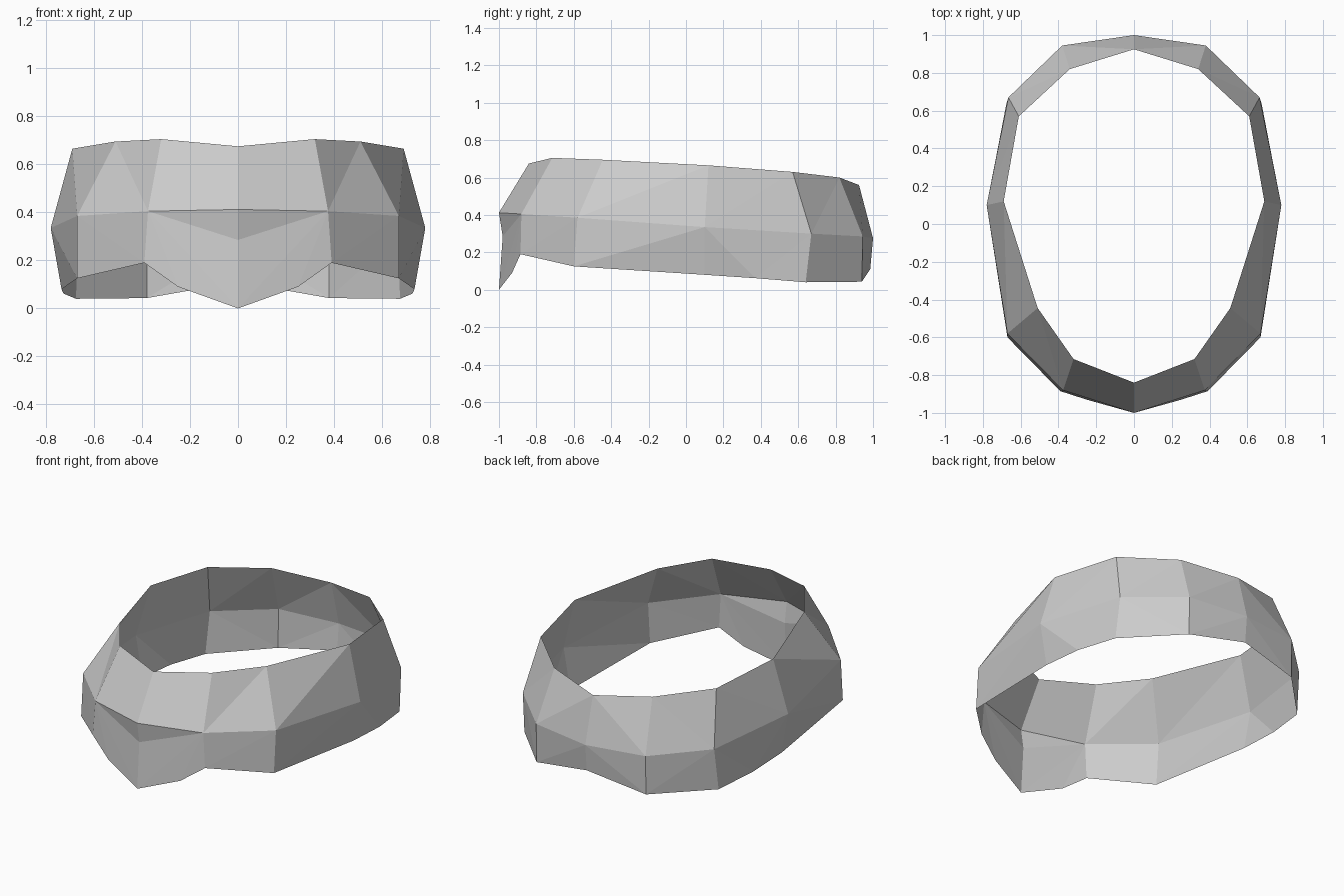
import bpy, bmesh

cube = bpy.data.objects.get("Cube")
if cube:
    bpy.data.objects.remove(cube, do_unlink=True)

# One plain grey material
grey = bpy.data.materials.new("light grey")
grey.use_nodes = True
colour = (0.6, 0.6, 0.6, 1.0)
grey.diffuse_color = colour
grey.node_tree.nodes["Principled BSDF"].inputs["Base Color"].default_value = colour

# Half outlines of the band, running from the front centre to the back centre
TOP = [(0, -.84, .675), (.32, -.715, .705), (.51, -.445, .695), (.69, .12, .665),
       (.61, .57, .63), (.34, .82, .6), (0, .925, .56)]
MIDDLE = [(0, -1, .412), (.375, -.88, .405), (.67, -.58, .385), (.78, .1, .335),
          (.665, .67, .3), (.38, .945, .285), (0, 1, .275)]
BOTTOM = [(0, -1, 0), (.25, -.93, .09), (.39, -.885, .19), (.67, -.6, .125),
          (.735, .1, .08), (.727, .37, .062), (.675, .64, .04), (.38, .94, .043),
          (0, .985, .11)]
LIP = (0, -.98, .285)  # point tucked under the front ridge


def stitch(bm, upper, lower, steps):
    """Fill between two rows; U steps along the upper row, L along the lower."""
    u = l = 0
    for s in steps:
        if s == "U":
            bm.faces.new((upper[u], lower[l], upper[u + 1]))
            u += 1
        else:
            bm.faces.new((upper[u], lower[l], lower[l + 1]))
            l += 1


bm = bmesh.new()
top, middle, bottom = ([bm.verts.new(p) for p in row] for row in (TOP, MIDDLE, BOTTOM))
lip = bm.verts.new(LIP)

# Upper band, lower band, and the overhang below the front ridge
stitch(bm, top, middle, "UL" * 6)
stitch(bm, [lip] + middle[1:], bottom, "ULLULULLULLUUL")
bm.faces.new((middle[0], lip, middle[1]))
bm.normal_update()

mesh = bpy.data.meshes.new("faceted_band")
bm.to_mesh(mesh)
bm.free()
mesh.materials.append(grey)
band = bpy.data.objects.new("faceted_band", mesh)
bpy.context.collection.objects.link(band)

# Other half
mirror = band.modifiers.new("mirror", "MIRROR")
mirror.use_axis[0] = True
mirror.merge_threshold = 0.001
